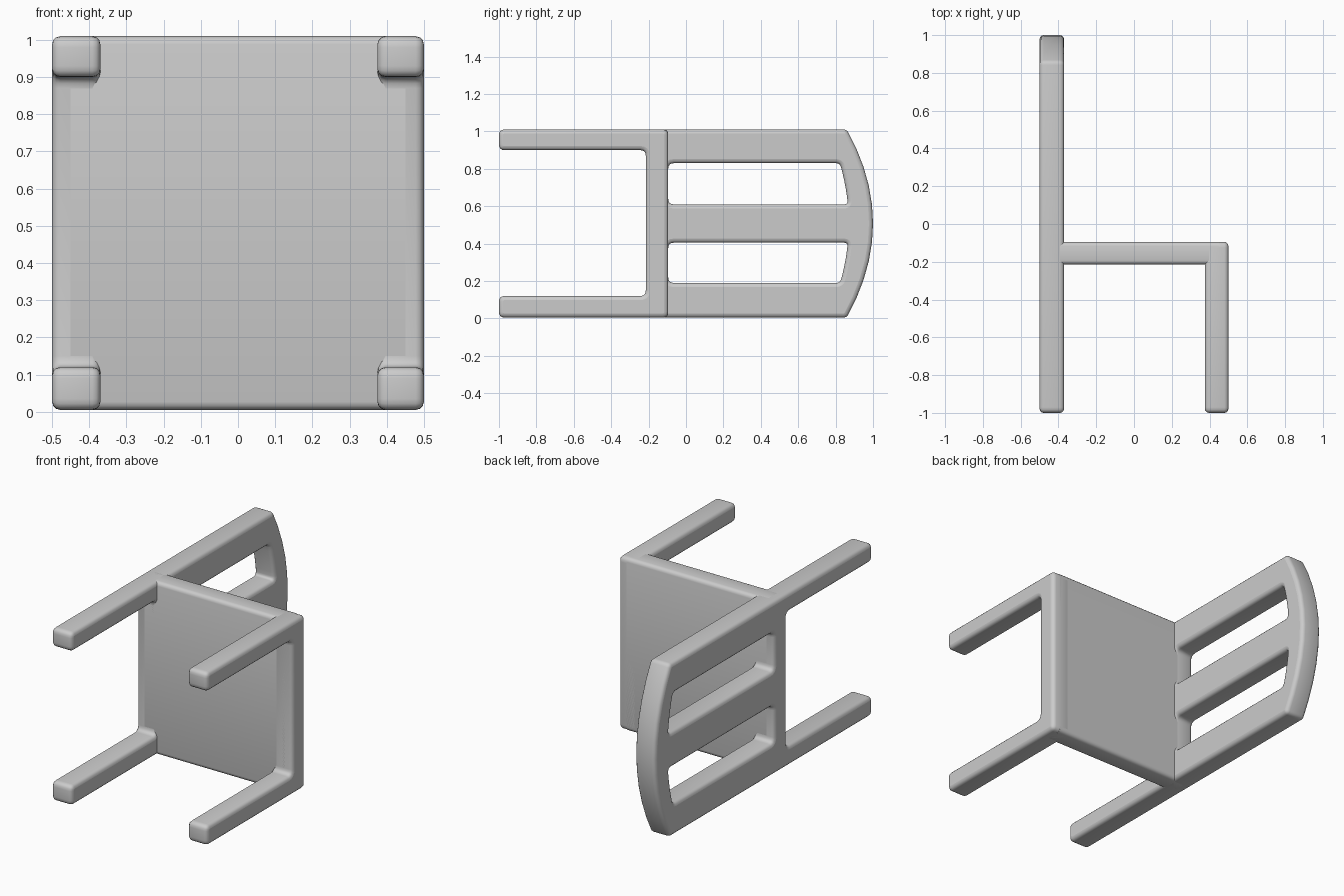
import bpy, bmesh, math
from mathutils import Vector, Matrix

if "Cube" in bpy.data.objects:
    bpy.data.objects.remove(bpy.data.objects["Cube"])

grey = bpy.data.materials.new("plain grey")
grey.diffuse_color = (0.6, 0.6, 0.6, 1)
grey.use_nodes = True
grey.node_tree.nodes["Principled BSDF"].inputs["Base Color"].default_value = grey.diffuse_color
R = 0.022   # edge rounding


def fillet(pts, r=0.03, steps=4):
    """Round every real corner of a closed 2D outline."""
    out = []
    for i, p in enumerate(pts):
        p = Vector(p)
        a = Vector(pts[i - 1]) - p
        b = Vector(pts[(i + 1) % len(pts)]) - p
        ang = a.angle(b)
        if ang > math.radians(165):      # part of a smooth arc
            out.append(p)
            continue
        d = min(r / math.tan(ang / 2), a.length * 0.45, b.length * 0.45)
        s, e = p + a.normalized() * d, p + b.normalized() * d
        for k in range(steps + 1):
            t = k / steps
            out.append(s * (1 - t) ** 2 + p * 2 * t * (1 - t) + e * t ** 2)
    return out


def arc(y0, bulge, z0, z1, n=10):
    """Points of a bow that bulges along +y, centred on mid height."""
    res = []
    for i in range(n + 1):
        z = z0 + (z1 - z0) * i / n
        res.append((y0 + bulge * (1 - ((z - 0.508) / 0.502) ** 2), z))
    return res


def frame(name, outlines, x0, x1):
    """Rounded plate in the y-z plane, thickened along x."""
    cu = bpy.data.curves.new(name, 'CURVE')
    cu.dimensions, cu.fill_mode = '2D', 'BOTH'
    cu.extrude = (x1 - x0) / 2 - R
    cu.bevel_depth, cu.bevel_resolution, cu.offset = R, 2, -R
    for o in outlines:
        pts = fillet(o)
        sp = cu.splines.new('POLY')
        sp.points.add(len(pts) - 1)
        for q, p in zip(sp.points, pts):
            q.co = (p[0], p[1], 0, 1)
        sp.use_cyclic_u = True
    ob = bpy.data.objects.new(name, cu)
    bpy.context.collection.objects.link(ob)
    ob.matrix_world = Matrix(((0, 0, 1, (x0 + x1) / 2), (1, 0, 0, 0),
                              (0, 1, 0, 0), (0, 0, 0, 1)))
    finish(ob)


def finish(ob):
    bpy.ops.object.select_all(action='DESELECT')
    ob.select_set(True)
    bpy.context.view_layer.objects.active = ob
    if ob.type == 'CURVE':
        bpy.ops.object.convert(target='MESH')
        ob = bpy.context.object
    ob.data.materials.clear()
    ob.data.materials.append(grey)
    bpy.ops.object.shade_smooth_by_angle(angle=math.radians(40))


LO, HI = 0.005, 1.01          # sides of the chair
L0, L1 = 0.12, 0.90           # inner faces of the legs
S0, S1 = -0.215, -0.095       # underside and top of the seat

# Backrest with rear legs: bowed top rail, two slots beside the centre slat
legs = [(S0, L1), (-1, L1), (-1, HI)]
outer = [(-1, LO)] + arc(0.86, 0.14, LO, HI) + [(-1, HI), (-1, L1), (S0, L1), (S0, L0), (-1, L0)]
slots = [[(S1, a), (S1, b)] + arc(0.755, 0.115, b, a, 5)
         for a, b in ((0.19, 0.405), (0.61, 0.83))]
frame("backrest_and_rear_legs", [outer] + slots, -0.5, -0.37)

# Front legs joined by the front edge of the seat
front = [(-1, LO), (S1, LO), (S1, HI), (-1, HI), (-1, L1), (S0, L1), (S0, L0), (-1, L0)]
frame("front_legs", [front], 0.375, 0.5)

# Seat slab between the two frames, with its long edges rounded
bm = bmesh.new()
bmesh.ops.create_cube(bm, size=1)
bmesh.ops.scale(bm, vec=(0.9, S1 - S0, HI - LO), verts=bm.verts)
bmesh.ops.translate(bm, vec=(0, (S0 + S1) / 2, (LO + HI) / 2), verts=bm.verts)
edges = [e for e in bm.edges if abs(e.verts[0].co.x - e.verts[1].co.x) > 0.5]
bmesh.ops.bevel(bm, geom=edges, offset=R, segments=3, profile=0.5, affect='EDGES')
me = bpy.data.meshes.new("seat")
bm.to_mesh(me)
bm.free()
seat = bpy.data.objects.new("seat", me)
bpy.context.collection.objects.link(seat)
finish(seat)
